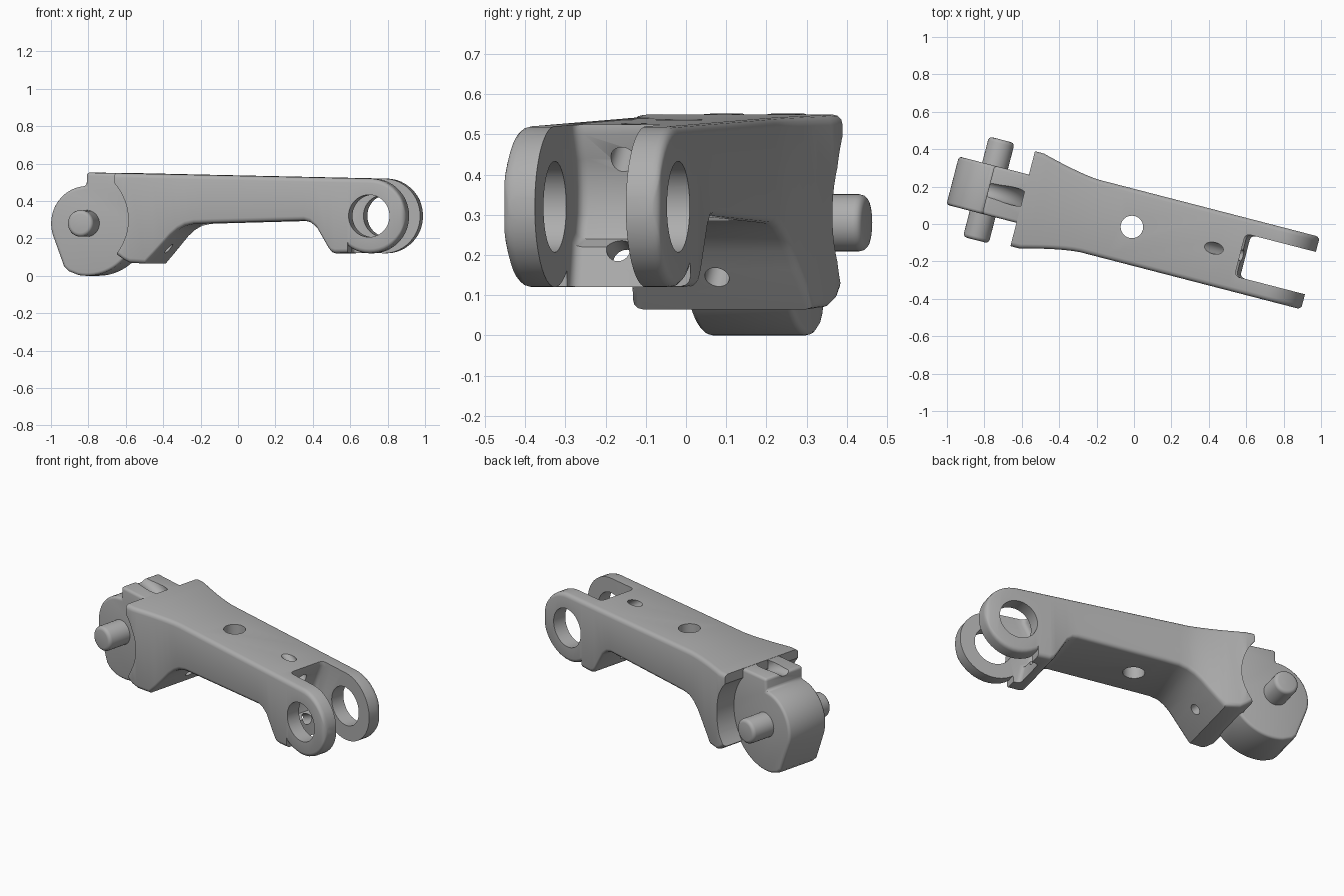
import bpy, bmesh
from math import sin, cos, sqrt, radians
from mathutils import Matrix, Vector

old = bpy.data.objects.get("Cube")
if old:
    bpy.data.objects.remove(old, do_unlink=True)

grey = bpy.data.materials.new("plain grey")
grey.use_nodes = True
grey.diffuse_color = (0.42, 0.42, 0.42, 1)
grey.node_tree.nodes["Principled BSDF"].inputs["Base Color"].default_value = grey.diffuse_color

# Parts are built along x, then the whole link is swung about z
PLACE = Matrix.Rotation(radians(-14.5), 4, 'Z') @ Matrix.Translation((0, -0.018, 0))
PIN = (-0.797, 0.28)
FORK = (0.78, 0.32)


def make(name, bm):
    bmesh.ops.recalc_face_normals(bm, faces=bm.faces)
    mesh = bpy.data.meshes.new(name)
    bm.to_mesh(mesh)
    bm.free()
    mesh.materials.append(grey)
    obj = bpy.data.objects.new(name, mesh)
    bpy.context.collection.objects.link(obj)
    return obj


def soften(bm, width):
    bmesh.ops.recalc_face_normals(bm, faces=bm.faces)
    edges = [e for e in bm.edges if e.calc_face_angle(0) > radians(60)]
    bmesh.ops.bevel(bm, geom=edges, offset=width, segments=3, profile=0.5,
                    affect='EDGES', clamp_overlap=True)


def prism(name, profile, half, width=0):
    """Extrude an x-z outline across the link."""
    bm = bmesh.new()
    face = bm.faces.new([bm.verts.new((x, -half, z)) for x, z in profile])
    new = bmesh.ops.extrude_face_region(bm, geom=[face])["geom"]
    verts = [v for v in new if isinstance(v, bmesh.types.BMVert)]
    bmesh.ops.translate(bm, verts=verts, vec=(0, 2 * half, 0))
    if width:
        soften(bm, width)
    return make(name, bm)


def rod(name, a, b, radius, width=0, sides=48):
    """Round bar between two points."""
    a, b = Vector(a), Vector(b)
    turn = (b - a).to_track_quat('Z', 'Y').to_matrix().to_4x4()
    bm = bmesh.new()
    bmesh.ops.create_cone(bm, cap_ends=True, segments=sides, radius1=radius, radius2=radius,
                          depth=(b - a).length, matrix=Matrix.Translation((a + b) / 2) @ turn)
    if width:
        soften(bm, width)
    return make(name, bm)


def arc(centre, radius, start, end, steps):
    angles = [radians(start + (end - start) * i / steps) for i in range(steps + 1)]
    return [(centre[0] + radius * cos(a), centre[1] + radius * sin(a)) for a in angles]


def finish(obj, cutters=()):
    """Cut, place and shade a part."""
    for cutter in cutters:
        cutter.hide_render = True
        mod = obj.modifiers.new("cut", 'BOOLEAN')
        mod.operation, mod.solver, mod.object = 'DIFFERENCE', 'EXACT', cutter
    bpy.context.view_layer.update()
    graph = bpy.context.evaluated_depsgraph_get()
    mesh = bpy.data.meshes.new_from_object(obj.evaluated_get(graph))
    obj.modifiers.clear()
    obj.data = mesh
    for cutter in cutters:
        bpy.data.objects.remove(cutter, do_unlink=True)
    mesh.transform(PLACE)
    bpy.ops.object.select_all(action='DESELECT')
    obj.select_set(True)
    bpy.context.view_layer.objects.active = obj
    bpy.ops.object.shade_smooth_by_angle(angle=radians(35))


def top(x):
    return 0.553 - 0.021 * (x + 0.8)


def half_width(x):
    """Flared at the hinge end, rounded at the fork tip."""
    if x < -0.56:
        return 0.262
    if x < -0.24:
        t = (-0.24 - x) / 0.32
        return 0.2 + 0.062 * t ** 1.4
    t = max(0, x - 0.955) / 0.026
    return 0.174 + 0.026 * sqrt(max(0, 1 - t * t))


# Arm: rounded rectangular sections along its length, (x, underside z)
under = [(-0.61, 0.12), (-0.56, 0.085), (-0.53, 0.07), (-0.45, 0.065), (-0.41, 0.108),
         (-0.36, 0.164), (-0.32, 0.21), (-0.28, 0.245), (-0.24, 0.267), (-0.19, 0.278),
         (-0.1, 0.281), (0.42, 0.295), (0.455, 0.285), (0.49, 0.255), (0.555, 0.145),
         (0.57, 0.127), (0.59, 0.12), (0.66, 0.122), (0.662, 0.16)]
sections = [(x, z, top(x)) for x, z in under]
for deg in (-30, -22, -14, -7):
    x = FORK[0] + 0.2 * sin(radians(deg))
    sections.append((x, FORK[1] - 0.2 * cos(radians(deg)), top(x)))
for deg in list(range(0, 60, 8)) + list(range(60, 88, 4)):
    dx, dz = 0.2 * sin(radians(deg)), 0.2 * cos(radians(deg))
    sections.append((FORK[0] + dx, FORK[1] - dz, FORK[1] + dz))

bm = bmesh.new()
rings = []
for x, low, high in sections:
    r = min(0.024, (high - low) * 0.45)
    w = half_width(x) - r
    ring = []
    for start, y, z in ((0, w, high - r), (90, -w, high - r), (180, -w, low + r), (270, w, low + r)):
        ring += [bm.verts.new((x, py, pz)) for py, pz in arc((y, z), r, start, start + 90, 3)]
    rings.append(ring)
for a, b in zip(rings, rings[1:]):
    for i in range(len(a)):
        j = (i + 1) % len(a)
        bm.faces.new((a[i], a[j], b[j], b[i]))
bm.faces.new(rings[0])
bm.faces.new(rings[-1])
arm = make("arm", bm)

# Hollow for the hinge, fork slot, and drilled holes
slot = [(0.59, 0.65), (0.59, 0.5), (0.555, 0.44), (0.54, 0.37), (0.54, 0.3), (0.56, 0.24),
        (0.6, 0.22), (0.635, 0.05), (1.2, 0.05), (1.2, 0.65)]
finish(arm, [
    rod("hinge_hollow", (-0.825, -0.5, 0.3), (-0.825, 0.5, 0.3), 0.29, sides=72),
    prism("fork_slot", slot, 0.117, 0.025),
    rod("fork_hole", (FORK[0], -0.5, FORK[1]), (FORK[0], 0.5, FORK[1]), 0.113),
    rod("centre_hole", (-0.007, 0, 0.1), (-0.007, 0, 0.7), 0.06),
    rod("upper_drilling", (0.34, 0, 0.61), (0.62, 0, 0.39), 0.031, sides=24),
    rod("lower_drilling", (0.42, 0, 0.14), (0.66, 0, 0.24), 0.031, sides=24),
    rod("hinge_drilling", (-0.30, 0, 0.07), (-0.62, 0, 0.38), 0.031, sides=24),
])

# Hinge drum with its stop block on top
outline = ([(-0.8, 0.552)] + arc(PIN, 0.2, 91, 198, 20) + [(-0.925, 0.05), (-0.9, 0.025)]
           + arc(PIN, 0.28, -100, 10, 24) + [(-0.48, 0.4), (-0.48, 0.545)])
drum = prism("hinge_drum", outline, 0.133, 0.016)
bpy.ops.mesh.primitive_torus_add(major_segments=72, minor_segments=20, major_radius=0.3,
                                 minor_radius=0.048, location=(PIN[0], 0, PIN[1]),
                                 rotation=(radians(90), 0, 0))
groove = bpy.context.object
groove.name = "drum_groove"
# Keep the groove clear of the stop block
groove_bm = bmesh.new()
groove_bm.from_mesh(groove.data)
cut = bmesh.ops.bisect_plane(groove_bm, geom=groove_bm.verts[:] + groove_bm.edges[:] + groove_bm.faces[:],
                             plane_co=(0, 0, 0), plane_no=(0, 1, 0), clear_inner=True)
rim = [e for e in groove_bm.edges if e.is_boundary]
bmesh.ops.holes_fill(groove_bm, edges=rim, sides=0)
groove_bm.to_mesh(groove.data)
groove_bm.free()
finish(drum, [groove])

# Hinge pin through the drum
finish(rod("hinge_pin", (PIN[0], -0.277, PIN[1]), (PIN[0], 0.277, PIN[1]), 0.071, 0.02))
